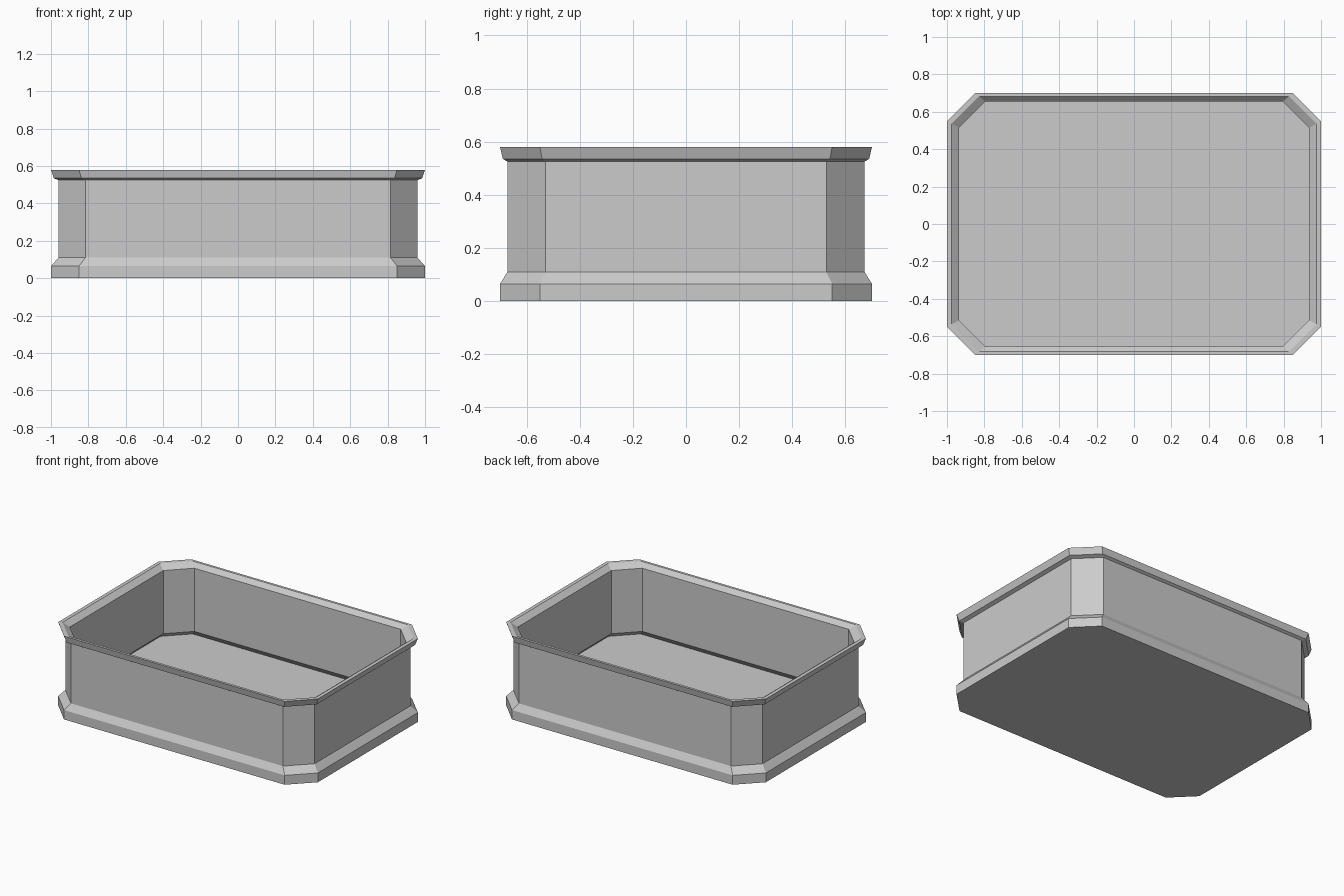
import bpy, bmesh

if "Cube" in bpy.data.objects:
    bpy.data.objects.remove(bpy.data.objects["Cube"])

# Outer half sizes of the chamfered rectangular footprint
HX, HY, C = 1.0, 0.70, 0.15
OUTLINE = [(HX - C, -HY), (HX, -HY + C), (HX, HY - C), (HX - C, HY),
           (-HX + C, HY), (-HX, HY - C), (-HX, -HY + C), (-HX + C, -HY)]

# Tray section as (footprint scale, height): up the outside, over the rim, down the inside
PROFILE = [(1.0, 0.0), (1.0, 0.065), (0.96, 0.11), (0.96, 0.525),
           (0.985, 0.535), (1.0, 0.58), (0.975, 0.58),
           (0.935, 0.55), (0.935, 0.11), (0.97, 0.075)]


def loft_rings(name, outline, profile):
    """Skin scaled copies of the outline and cap both ends."""
    bm = bmesh.new()
    rings = [[bm.verts.new((x * s, y * s, z)) for x, y in outline]
             for s, z in profile]
    n = len(outline)
    for low, high in zip(rings, rings[1:]):
        for i in range(n):
            j = (i + 1) % n
            bm.faces.new((low[i], low[j], high[j], high[i]))
    bm.faces.new(rings[0][::-1])   # underside
    bm.faces.new(rings[-1])        # inside floor
    bmesh.ops.recalc_face_normals(bm, faces=bm.faces)
    mesh = bpy.data.meshes.new(name)
    bm.to_mesh(mesh)
    bm.free()
    obj = bpy.data.objects.new(name, mesh)
    bpy.context.collection.objects.link(obj)
    return obj


# Open tray with flared base and rim
loft_rings("open_tray", OUTLINE, PROFILE)
